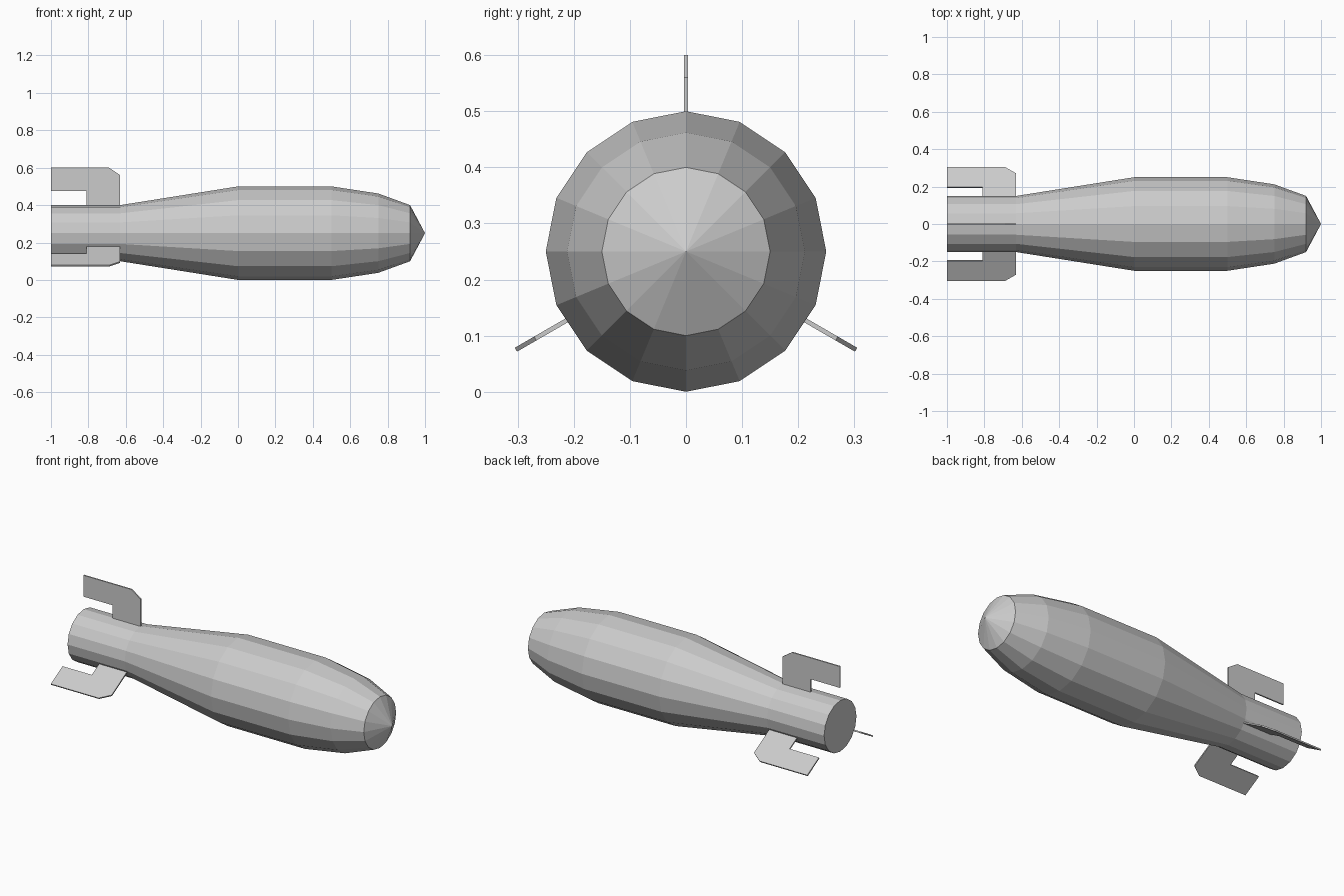
import bpy, bmesh
from math import cos, sin, pi, radians
from mathutils import Matrix

if "Cube" in bpy.data.objects:
    bpy.data.objects.remove(bpy.data.objects["Cube"])

AXIS_Z = 0.25
SIDES = 16


def add_object(name, bm):
    bmesh.ops.recalc_face_normals(bm, faces=bm.faces[:])
    mesh = bpy.data.meshes.new(name)
    bm.to_mesh(mesh)
    bm.free()
    obj = bpy.data.objects.new(name, mesh)
    bpy.context.collection.objects.link(obj)
    return obj


# Body: 16-sided lathe along x with a flat tail and pointed nose
profile = [(-1.0, 0.15), (-0.63, 0.15), (0.0, 0.25), (0.5, 0.25), (0.75, 0.212), (0.92, 0.15)]
bm = bmesh.new()
rings = []
for x, r in profile:
    rings.append([bm.verts.new((x, r * cos(2 * pi * i / SIDES), AXIS_Z + r * sin(2 * pi * i / SIDES)))
                  for i in range(SIDES)])
for a, b in zip(rings, rings[1:]):
    for i in range(SIDES):
        j = (i + 1) % SIDES
        bm.faces.new((a[i], a[j], b[j], b[i]))
bm.faces.new(rings[0])
tip = bm.verts.new((1.0, 0, AXIS_Z))
for i in range(SIDES):
    bm.faces.new((rings[-1][i], rings[-1][(i + 1) % SIDES], tip))
add_object("body", bm)

# Tail fins: thin hooked plates spaced at 120 degrees
THICK = 0.008
fin_outline = [(-0.63, 0.14), (-0.63, 0.31), (-0.69, 0.35), (-1.0, 0.35),
               (-1.0, 0.225), (-0.81, 0.225), (-0.81, 0.14)]
for n, angle in enumerate((0, 120, 240)):
    bm = bmesh.new()
    face = bm.faces.new([bm.verts.new((x, -THICK / 2, r)) for x, r in fin_outline])
    ext = bmesh.ops.extrude_face_region(bm, geom=[face], use_keep_orig=True)
    moved = [g for g in ext["geom"] if isinstance(g, bmesh.types.BMVert)]
    bmesh.ops.translate(bm, verts=moved, vec=(0, THICK, 0))
    place = Matrix.Translation((0, 0, AXIS_Z)) @ Matrix.Rotation(radians(angle), 4, 'X')
    bmesh.ops.transform(bm, matrix=place, verts=bm.verts[:])
    add_object(f"tail_fin_{n + 1}", bm)
